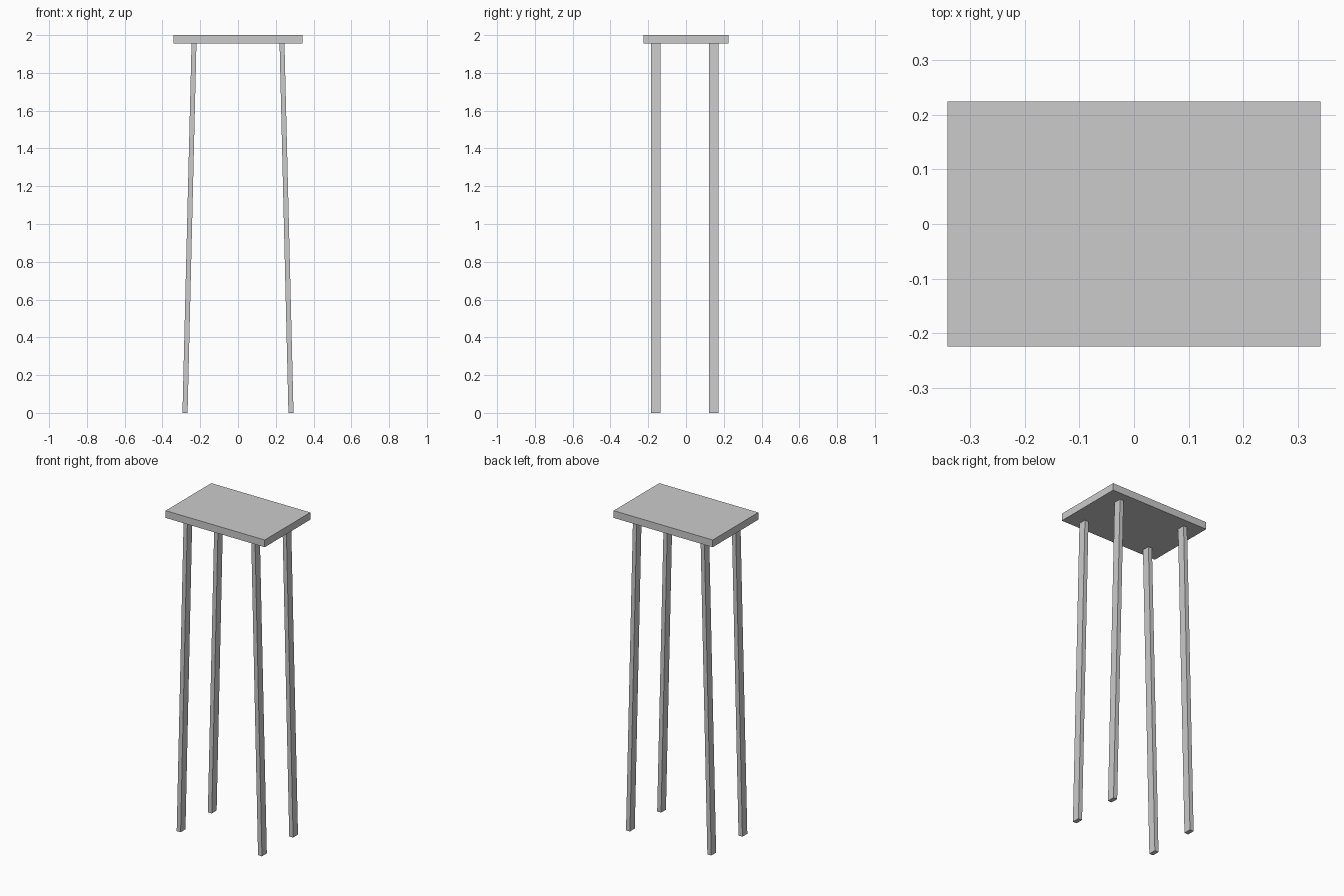
import bpy

if "Cube" in bpy.data.objects:
    bpy.data.objects.remove(bpy.data.objects["Cube"])

TOP_Z = 2.0
UNDER_Z = 1.955


def prism(name, bottom, top):
    """Six-sided block between two rectangles given as (x0, x1, y0, y1, z)."""
    verts = []
    for x0, x1, y0, y1, z in (bottom, top):
        verts += [(x0, y0, z), (x1, y0, z), (x1, y1, z), (x0, y1, z)]
    faces = [(3, 2, 1, 0), (4, 5, 6, 7)]
    faces += [(i, (i + 1) % 4, (i + 1) % 4 + 4, i + 4) for i in range(4)]
    mesh = bpy.data.meshes.new(name)
    mesh.from_pydata(verts, [], faces)
    obj = bpy.data.objects.new(name, mesh)
    bpy.context.collection.objects.link(obj)
    return obj


# Rectangular table top
slab = (-0.3415, 0.3415, -0.2245, 0.2245)
prism("table_top", (*slab, UNDER_Z), (*slab, TOP_Z))

# Splayed legs, mirrored left to right, with level feet
for row, y0, y1 in (("front", -0.184, -0.136), ("back", 0.123, 0.171)):
    leg = prism(row + "_legs",
                (0.267, 0.294, y0, y1, 0.0),
                (0.220, 0.246, y0, y1, UNDER_Z))
    leg.modifiers.new("mirror", 'MIRROR')
